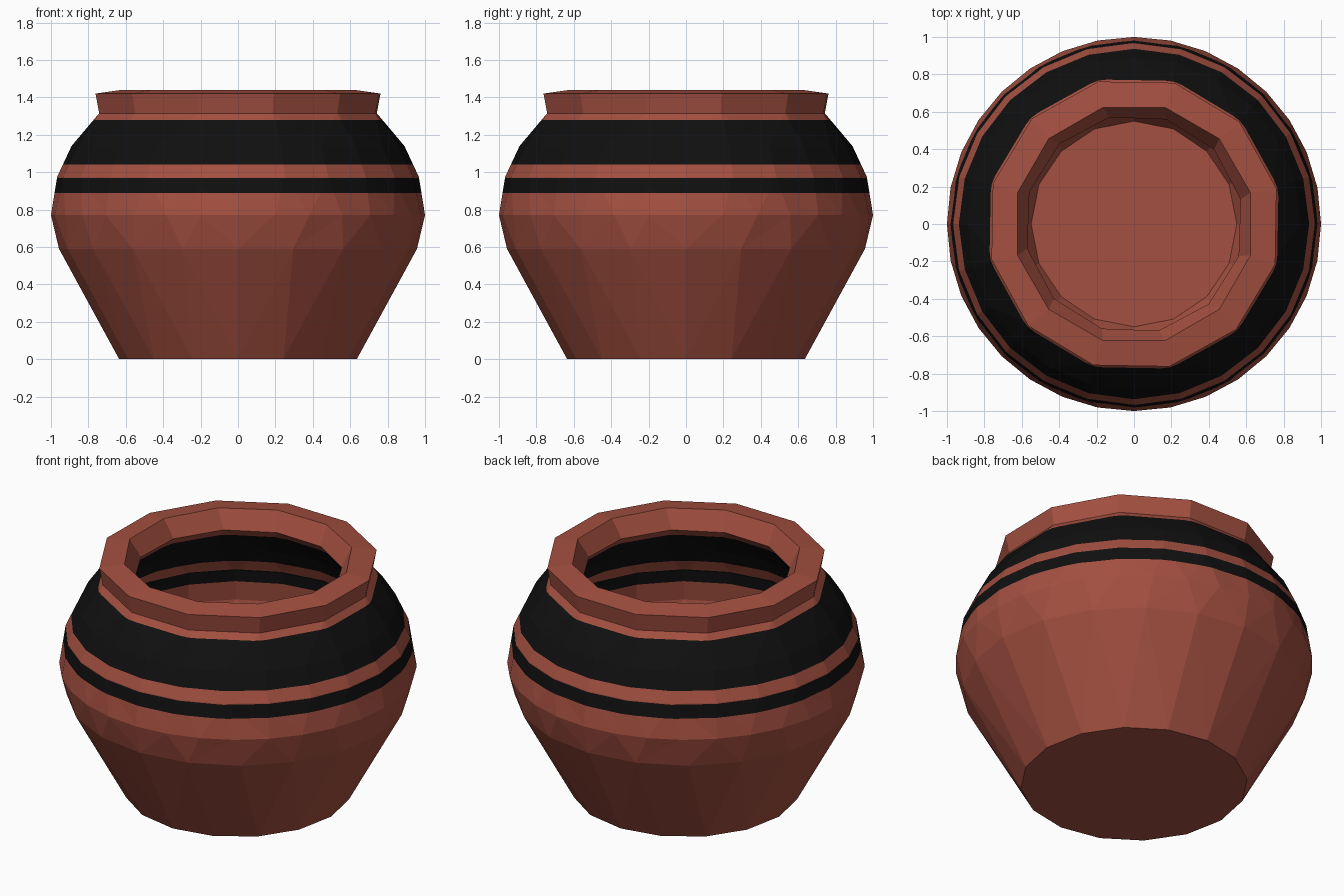
import bpy, bmesh, math
from mathutils import Vector

if "Cube" in bpy.data.objects:
    bpy.data.objects.remove(bpy.data.objects["Cube"])

# profile rings: radius, height, sides, angle offset in degrees
RINGS = [
    # outside, going up
    (0.635, 0.00, 16, 0), (0.957, 0.59, 20, 0), (1.00, 0.77, 32, 0),
    (0.967, 0.975, 24, 0), (0.89, 1.14, 24, 0), (0.765, 1.315, 12, 14),
    # rim
    (0.785, 1.42, 12, 14), (0.645, 1.44, 12, 15),
    # inside, going down
    (0.585, 1.33, 12, 13), (0.75, 1.13, 16, 0), (0.835, 0.96, 20, 0),
    (0.86, 0.77, 20, 0), (0.82, 0.62, 16, 0), (0.55, 0.13, 16, 0),
]
BANDS = [(0.89, 0.97), (1.04, 1.28)]


def material(name, col):
    m = bpy.data.materials.new(name)
    m.diffuse_color = (*col, 1)
    m.use_nodes = True
    m.node_tree.nodes["Principled BSDF"].inputs["Base Color"].default_value = m.diffuse_color
    return m


def bridge(bm, a, b, off_a, off_b):
    """Zip two rings with different side counts together by angle."""
    na, nb, i, j = len(a), len(b), 0, 0
    while i < na or j < nb:
        next_a = off_a + (i + 1) * 360 / na
        next_b = off_b + (j + 1) * 360 / nb
        p, q = a[i % na], b[j % nb]
        if na == nb:
            bm.faces.new((p, a[(i + 1) % na], b[(j + 1) % nb], q))
            i, j = i + 1, j + 1
        elif j >= nb or (i < na and next_a <= next_b):
            bm.faces.new((p, a[(i + 1) % na], q))
            i += 1
        else:
            bm.faces.new((p, b[(j + 1) % nb], q))
            j += 1


bm = bmesh.new()
loops = []
for r, z, n, off in RINGS:
    angles = [math.radians(off + 360 * k / n) for k in range(n)]
    loops.append([bm.verts.new((r * math.cos(t), r * math.sin(t), z)) for t in angles])
for k in range(len(RINGS) - 1):
    bridge(bm, loops[k], loops[k + 1], RINGS[k][3], RINGS[k + 1][3])

# underside and inner floor
bm.faces.new(list(reversed(loops[0])))
bm.faces.new(loops[-1])

# cut the painted band edges, then colour by height
for band in BANDS:
    for z in band:
        bmesh.ops.bisect_plane(bm, geom=bm.verts[:] + bm.edges[:] + bm.faces[:],
                               plane_co=Vector((0, 0, z)), plane_no=Vector((0, 0, 1)))
bmesh.ops.recalc_face_normals(bm, faces=bm.faces[:])
for f in bm.faces:
    f.smooth = False
    z = f.calc_center_median().z
    f.material_index = int(any(lo < z < hi for lo, hi in BANDS))

me = bpy.data.meshes.new("clay_pot")
bm.to_mesh(me)
bm.free()
me.materials.append(material("terracotta", (0.37, 0.08, 0.052)))
me.materials.append(material("black paint", (0.005, 0.005, 0.005)))
pot = bpy.data.objects.new("clay_pot", me)
bpy.context.collection.objects.link(pot)
